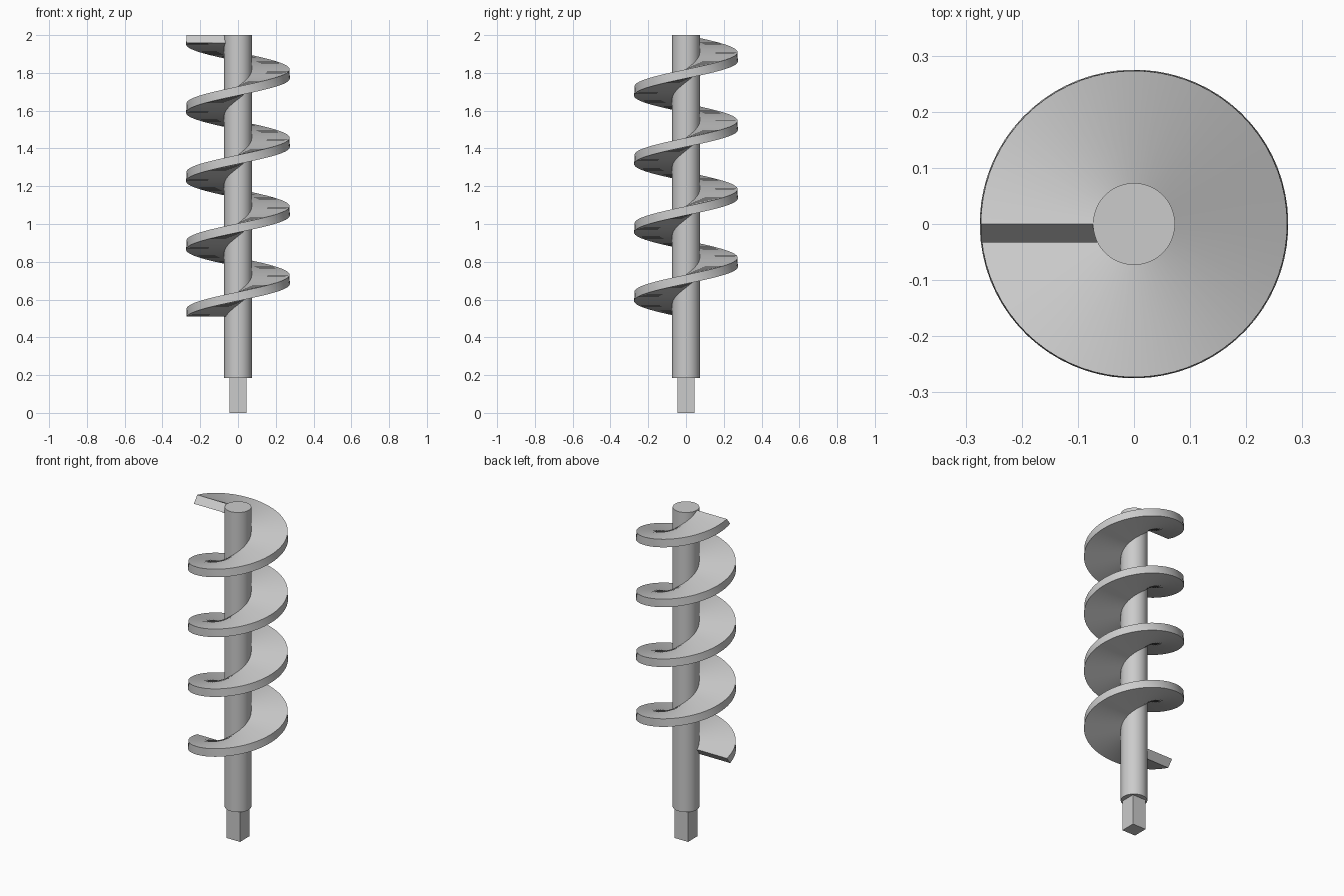
import bpy, bmesh, math

if "Cube" in bpy.data.objects:
    bpy.data.objects.remove(bpy.data.objects["Cube"])

SHAFT_R = 0.073
BLADE_R = 0.273
TURNS, STEPS = 4, 72
Z_START, Z_END = 0.55, 2.0

steel = bpy.data.materials.new("grey_steel")
steel.diffuse_color = (0.6, 0.6, 0.6, 1)
steel.use_nodes = True
steel.node_tree.nodes["Principled BSDF"].inputs["Base Color"].default_value = steel.diffuse_color


def finish(obj, name, smooth=True):
    obj.name = name
    obj.data.materials.append(steel)
    bpy.ops.object.select_all(action='DESELECT')
    obj.select_set(True)
    bpy.context.view_layer.objects.active = obj
    if smooth:
        bpy.ops.object.shade_smooth_by_angle(angle=math.radians(35))


# round shaft
bpy.ops.mesh.primitive_cylinder_add(vertices=64, radius=SHAFT_R, depth=1.815,
                                    location=(0, 0, 0.185 + 1.815 / 2))
finish(bpy.context.object, "shaft")

# square drive end
bpy.ops.mesh.primitive_cube_add(size=1, location=(0, 0, 0.0945))
drive = bpy.context.object
drive.scale = (0.09, 0.09, 0.189)
bpy.ops.object.transform_apply(location=False, rotation=False, scale=True)
finish(drive, "square_drive", smooth=False)

# spiral blade: a leaning rectangular section swept along a rising turn
# section points: radius, lean along the turn, height
section = [(0.066, 0, 0), (BLADE_R, 0, 0),
           (BLADE_R, 0.033, -0.041), (0.066, 0.033, -0.041)]
bm = bmesh.new()
rings = []
for i in range(TURNS * STEPS + 1):
    a = math.pi + 2 * math.pi * i / STEPS
    z = Z_START + (Z_END - Z_START) * i / (TURNS * STEPS)
    c, s = math.cos(a), math.sin(a)
    rings.append([bm.verts.new((r * c - t * s, r * s + t * c, z + h))
                  for r, t, h in section])
for lo, hi in zip(rings, rings[1:]):
    for k in range(4):
        n = (k + 1) % 4
        bm.faces.new((lo[k], lo[n], hi[n], hi[k]))
bm.faces.new(rings[0])
bm.faces.new(rings[-1])
bmesh.ops.recalc_face_normals(bm, faces=bm.faces)
mesh = bpy.data.meshes.new("spiral_blade")
bm.to_mesh(mesh)
bm.free()
blade = bpy.data.objects.new("spiral_blade", mesh)
bpy.context.collection.objects.link(blade)
finish(blade, "spiral_blade")
